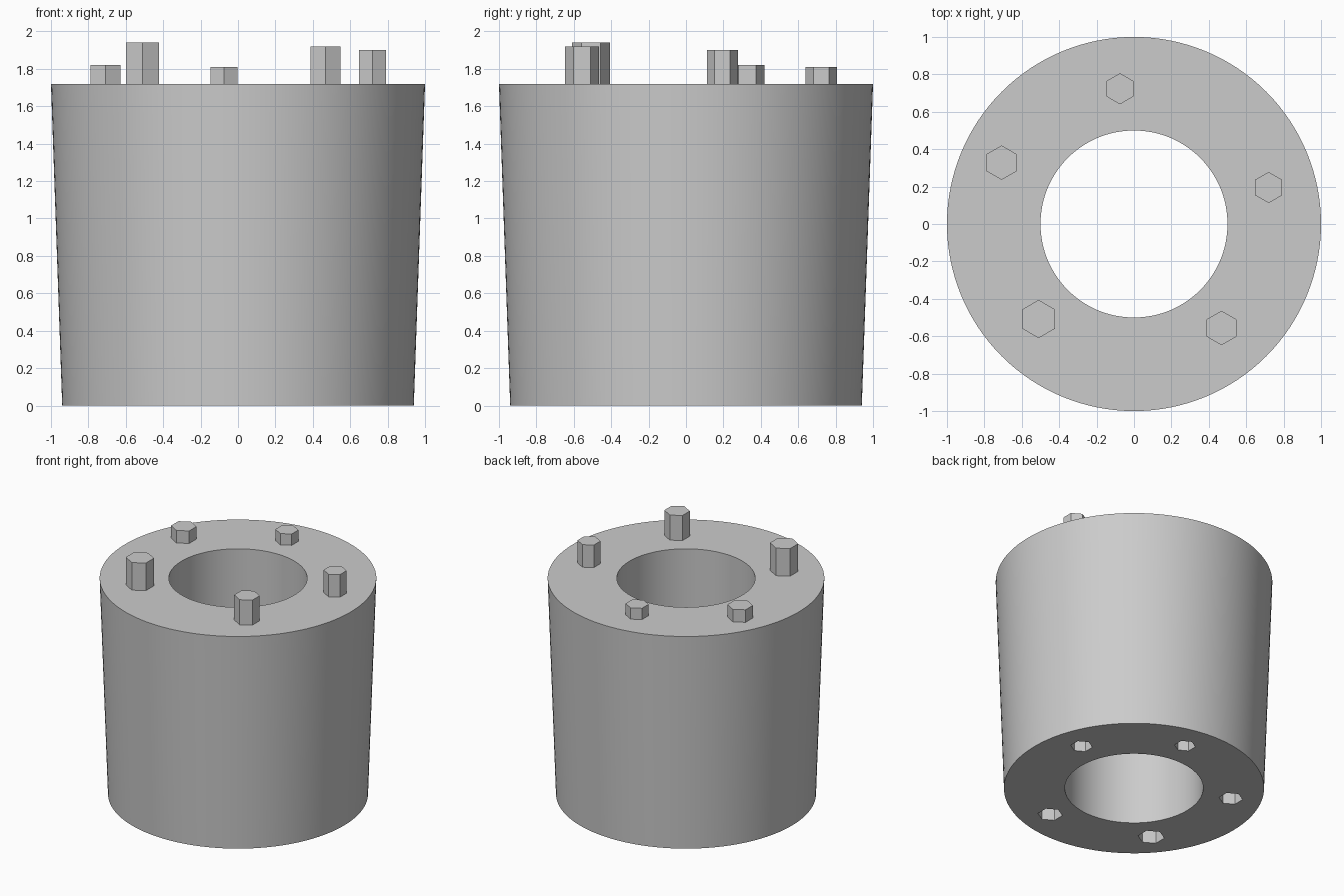
import bpy
import math

# Remove the default object
if "Cube" in bpy.data.objects:
    bpy.data.objects.remove(bpy.data.objects["Cube"], do_unlink=True)

BODY_HEIGHT = 1.72
SOCKET_DEPTH = 0.2

# Single flat grey
grey = bpy.data.materials.new("grey")
grey.use_nodes = True
colour = (0.6, 0.6, 0.6, 1)
grey.diffuse_color = colour
grey.node_tree.nodes["Principled BSDF"].inputs["Base Color"].default_value = colour


def prism(name, sides, bottom_radius, top_radius, x, y, z_low, z_high):
    """Upright prism or frustum between two heights."""
    bpy.ops.mesh.primitive_cone_add(
        vertices=sides, radius1=bottom_radius, radius2=top_radius,
        depth=z_high - z_low, location=(x, y, (z_low + z_high) / 2))
    obj = bpy.context.object
    obj.name = name
    obj.data.materials.append(grey)
    return obj


def cut(target, cutter):
    """Subtract the cutter from the target, then discard it."""
    cutter.hide_render = True
    mod = target.modifiers.new("cut", 'BOOLEAN')
    mod.operation = 'DIFFERENCE'
    mod.solver = 'EXACT'
    mod.object = cutter
    bpy.ops.object.select_all(action='DESELECT')
    bpy.context.view_layer.objects.active = target
    target.select_set(True)
    bpy.ops.object.modifier_apply(modifier=mod.name)
    bpy.data.objects.remove(cutter, do_unlink=True)


# Tapered body with a straight bore right through
body = prism("body", 128, 0.94, 1.0, 0, 0, 0, BODY_HEIGHT)
cut(body, prism("bore_cutter", 128, 0.5, 0.5, 0, 0, -0.1, BODY_HEIGHT + 0.1))

# Hexagonal sockets in the underside: angle in degrees, radius
sockets = [(18, 0.08), (81, 0.077), (152, 0.087), (220, 0.097), (288, 0.09)]
for angle, radius in sockets:
    a = math.radians(angle)
    cut(body, prism("socket_cutter", 6, radius, radius,
                    0.715 * math.cos(a), 0.715 * math.sin(a), -0.1, SOCKET_DEPTH))

bpy.ops.object.select_all(action='DESELECT')
body.select_set(True)
bpy.context.view_layer.objects.active = body
bpy.ops.object.shade_smooth_by_angle(angle=math.radians(30))

# Hexagonal pegs on the top: x, y, radius, height
pegs = [
    (0.72, 0.195, 0.083, 0.18),
    (-0.075, 0.723, 0.083, 0.09),
    (-0.708, 0.328, 0.092, 0.10),
    (-0.51, -0.508, 0.102, 0.22),
    (0.468, -0.556, 0.092, 0.20),
]
for i, (x, y, radius, height) in enumerate(pegs, 1):
    prism(f"peg_{i}", 6, radius, radius, x, y, BODY_HEIGHT, BODY_HEIGHT + height)
